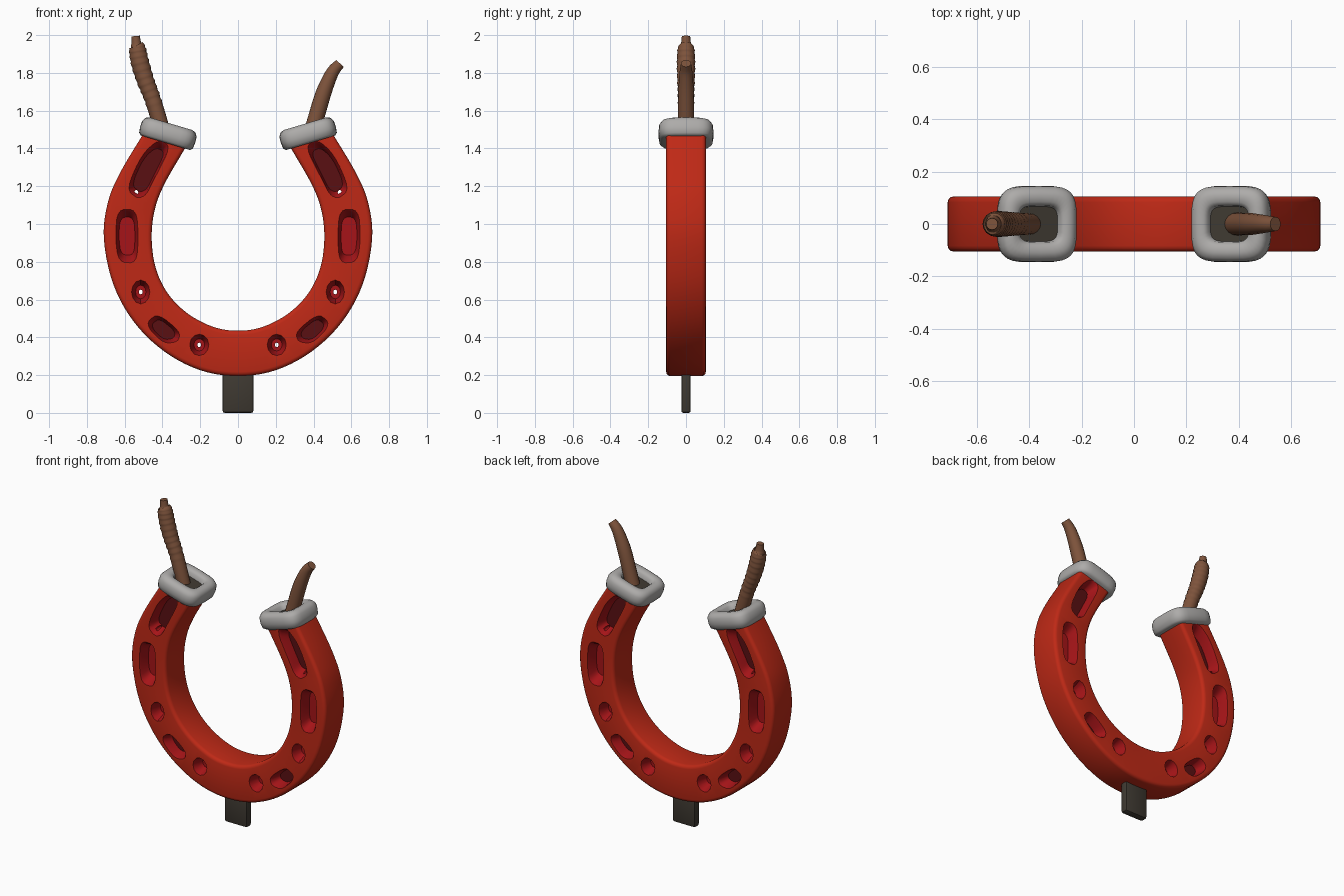
import bpy, bmesh, math
from mathutils import Vector

if "Cube" in bpy.data.objects:
    bpy.data.objects.remove(bpy.data.objects["Cube"])


def mat(name, c):
    m = bpy.data.materials.new(name)
    m.diffuse_color = (*c, 1)
    m.use_nodes = True
    m.node_tree.nodes["Principled BSDF"].inputs["Base Color"].default_value = m.diffuse_color
    return m


RED = mat("red paint", (0.52, 0.022, 0.008))
POCKET = mat("deep red", (0.38, 0.007, 0.009))
SHADE = mat("maroon", (0.10, 0.005, 0.006))
GREY = mat("light grey", (0.42, 0.41, 0.40))
BROWN = mat("brown", (0.21, 0.088, 0.045))
DARK = mat("dark metal", (0.05, 0.042, 0.032))


def loft(bm, rings, loop=False, side=0, end=0):
    """Skin closed rings of points; cap the ends or close the loop."""
    vs = [[bm.verts.new(p) for p in r] for r in rings]
    n = len(vs[0])
    for i in range(len(vs) if loop else len(vs) - 1):
        a, b = vs[i], vs[(i + 1) % len(vs)]
        for j in range(n):
            k = (j + 1) % n
            bm.faces.new((a[j], a[k], b[k], b[j])).material_index = side
    if not loop:
        bm.faces.new(vs[0][::-1]).material_index = end
        bm.faces.new(vs[-1]).material_index = end


def finish(bm, name, mats, angle=40):
    bmesh.ops.recalc_face_normals(bm, faces=bm.faces)
    me = bpy.data.meshes.new(name)
    bm.to_mesh(me)
    bm.free()
    ob = bpy.data.objects.new(name, me)
    bpy.context.collection.objects.link(ob)
    for m in mats:
        me.materials.append(m)
    smooth(ob, angle)
    return ob


def smooth(ob, angle):
    bpy.ops.object.select_all(action='DESELECT')
    ob.select_set(True)
    bpy.context.view_layer.objects.active = ob
    bpy.ops.object.shade_smooth_by_angle(angle=math.radians(angle))


def spline(pts, sub):
    """Catmull-Rom through points of any dimension."""
    P = [Vector(p) for p in pts]
    P = [2 * P[0] - P[1]] + P + [2 * P[-1] - P[-2]]
    out = []
    for i in range(1, len(P) - 2):
        a, b, c, d = P[i - 1:i + 3]
        for s in range(sub):
            t = s / sub
            out.append(0.5 * (2 * b + (c - a) * t + (2 * a - 5 * b + 4 * c - d) * t * t
                              + (3 * b - a - 3 * c + d) * t ** 3))
    return out + [P[-2]]


# horseshoe body: outer x, z and inner x, z along the right half
half = [(0, .195, 0, .435), (.2, .226, .13, .455), (.39, .325, .265, .525),
        (.55, .48, .37, .63), (.66, .68, .435, .765), (.71, .92, .457, .92),
        (.69, 1.11, .442, 1.07), (.625, 1.27, .39, 1.21), (.50, 1.48, .272, 1.415)]
full = [(-a, b, -c, d) for a, b, c, d in half[:0:-1]] + half
D, R = .105, .022
rings = []
for q in spline(full, 5):
    o, n = Vector((q[0], 0, q[1])), Vector((q[2], 0, q[3]))
    u = (n - o).normalized()
    w = (n - o).length
    ring = []
    for cx, cy, a0 in ((w - R, D - R, 0), (R, D - R, 90), (R, R - D, 180), (w - R, R - D, 270)):
        for s in range(4):
            a = math.radians(a0 + s * 30)
            ring.append(o + u * (cx + R * math.cos(a)) + Vector((0, cy + R * math.sin(a), 0)))
    rings.append(ring)
bm = bmesh.new()
loft(bm, rings)
body = finish(bm, "horseshoe_body", [RED, POCKET, SHADE])


def oval(cx, cz, rx, rz):
    return [(cx + rx * math.cos(i * math.tau / 12), cz + rz * math.sin(i * math.tau / 12)) for i in range(12)]


def chaikin(p):
    out = []
    for (a, b), (c, d) in zip(p, p[1:] + p[:1]):
        out += [(a * .78 + c * .22, b * .78 + d * .22), (a * .22 + c * .78, b * .22 + d * .78)]
    return out


# pocket outlines on the right half: outline, floor scale, floor material
pockets = [
    ([(.53, 1.14), (.585, 1.19), (.51, 1.36), (.425, 1.44), (.36, 1.405), (.45, 1.23), (.485, 1.16)], .8, 2),
    ([(.54, .80), (.63, .805), (.647, .93), (.635, 1.07), (.54, 1.07), (.53, .93)], .75, 1),
    ([(.475, .485), (.42, .52), (.31, .43), (.32, .38), (.39, .37), (.465, .44)], .75, 2),
    (oval(.515, .64, .046, .06), .6, 1),
    (oval(.205, .36, .048, .054), .6, 1)]
bm = bmesh.new()
for poly, k, fm in pockets:
    if len(poly) < 12:
        poly = chaikin(chaikin(poly))
    cx = sum(p[0] for p in poly) / len(poly)
    cz = sum(p[1] for p in poly) / len(poly)
    for sx in (1, -1):
        for sy in (1, -1):
            loft(bm, [[(sx * (cx + (x - cx) * s), sy * y, cz + (z - cz) * s) for x, z in poly]
                      for y, s in ((.125, 1.12), (.106, 1.06), (.09, .95), (.035, k))], side=1, end=fm)
pocket_cutter = finish(bm, "pocket_cutter", [RED, POCKET, SHADE])

# narrow nail holes right through
bm = bmesh.new()
for x, z in ((.538, 1.168), (.515, .64), (.205, .36)):
    for sx in (1, -1):
        loft(bm, [[(px, y, pz) for px, pz in oval(sx * x, z, .01, .012)] for y in (-.08, .08)], side=1, end=1)
hole_cutter = finish(bm, "hole_cutter", [RED, POCKET, SHADE])

for cutter in (pocket_cutter, hole_cutter):
    cutter.hide_render = True
    bpy.context.view_layer.objects.active = body
    m = body.modifiers.new("cut", 'BOOLEAN')
    m.object, m.operation, m.solver = cutter, 'DIFFERENCE', 'EXACT'
    bpy.ops.object.modifier_apply(modifier=m.name)
    bpy.data.objects.remove(cutter)
smooth(body, 35)

# grey collars on the arm ends, with a dark socket floor
ang = math.radians(16.5)


def collar_ring(sx, rx, ry, h, e, n=32):
    pts = []
    for i in range(n):
        a = i * math.tau / n
        c, s = math.cos(a), math.sin(a)
        u = rx * math.copysign(abs(c) ** e, c)
        v = ry * math.copysign(abs(s) ** e, s)
        pts.append((sx * (.37 + u * math.cos(ang) - h * math.sin(ang)), v,
                    1.48 + u * math.sin(ang) + h * math.cos(ang)))
    return pts


profile = [(.135, .125, -.052), (.148, .14, -.04), (.152, .146, -.01), (.15, .144, .025),
           (.138, .13, .045), (.118, .11, .053), (.095, .085, .05), (.082, .07, .038),
           (.078, .066, 0), (.078, .066, -.052)]
for sx, side in ((-1, "left"), (1, "right")):
    bm = bmesh.new()
    loft(bm, [collar_ring(sx, a, b, h, .5) for a, b, h in profile], loop=True)
    finish(bm, side + "_collar", [GREY], 60)
    bm = bmesh.new()
    loft(bm, [collar_ring(sx, .085, .073, h, .5) for h in (-.03, .01)])
    finish(bm, side + "_socket_floor", [DARK])


# brown stems: path x, z and radius
def stem(name, pts, sub, ridge=0.0):
    path = spline(pts, sub)
    rings = []
    for i, p in enumerate(path):
        t = path[min(i + 1, len(path) - 1)] - path[max(i - 1, 0)]
        t = Vector((t[0], 0, t[1])).normalized()
        side = Vector((t.z, 0, -t.x))
        r = p[2]
        if ridge and 1.62 < p[1] < 1.93:
            r += ridge * (i % 3 - 1)
        rings.append([Vector((p[0], 0, p[1])) + side * r * math.cos(a) + Vector((0, r * math.sin(a), 0))
                      for a in (j * math.tau / 16 for j in range(16))])
    bm = bmesh.new()
    loft(bm, rings)
    finish(bm, name, [BROWN], 45)


stem("left_wrapped_stem", [(-.39, 1.46, .04), (-.42, 1.56, .042), (-.455, 1.67, .043), (-.49, 1.76, .046),
                           (-.52, 1.86, .048), (-.534, 1.935, .043), (-.538, 1.95, .028), (-.542, 1.995, .022)],
     8, .002)
stem("right_stem", [(.385, 1.46, .044), (.41, 1.55, .043), (.445, 1.67, .042), (.475, 1.75, .038),
                    (.505, 1.81, .033), (.54, 1.85, .027)], 5)

# flat tang underneath
bm = bmesh.new()
bmesh.ops.create_cube(bm, size=1)
for v in bm.verts:
    v.co = Vector((v.co.x * .164, v.co.y * .05, .125 + v.co.z * .25))
bmesh.ops.bevel(bm, geom=bm.edges[:], offset=.012, segments=2, affect='EDGES', profile=.5)
finish(bm, "tang", [DARK])
